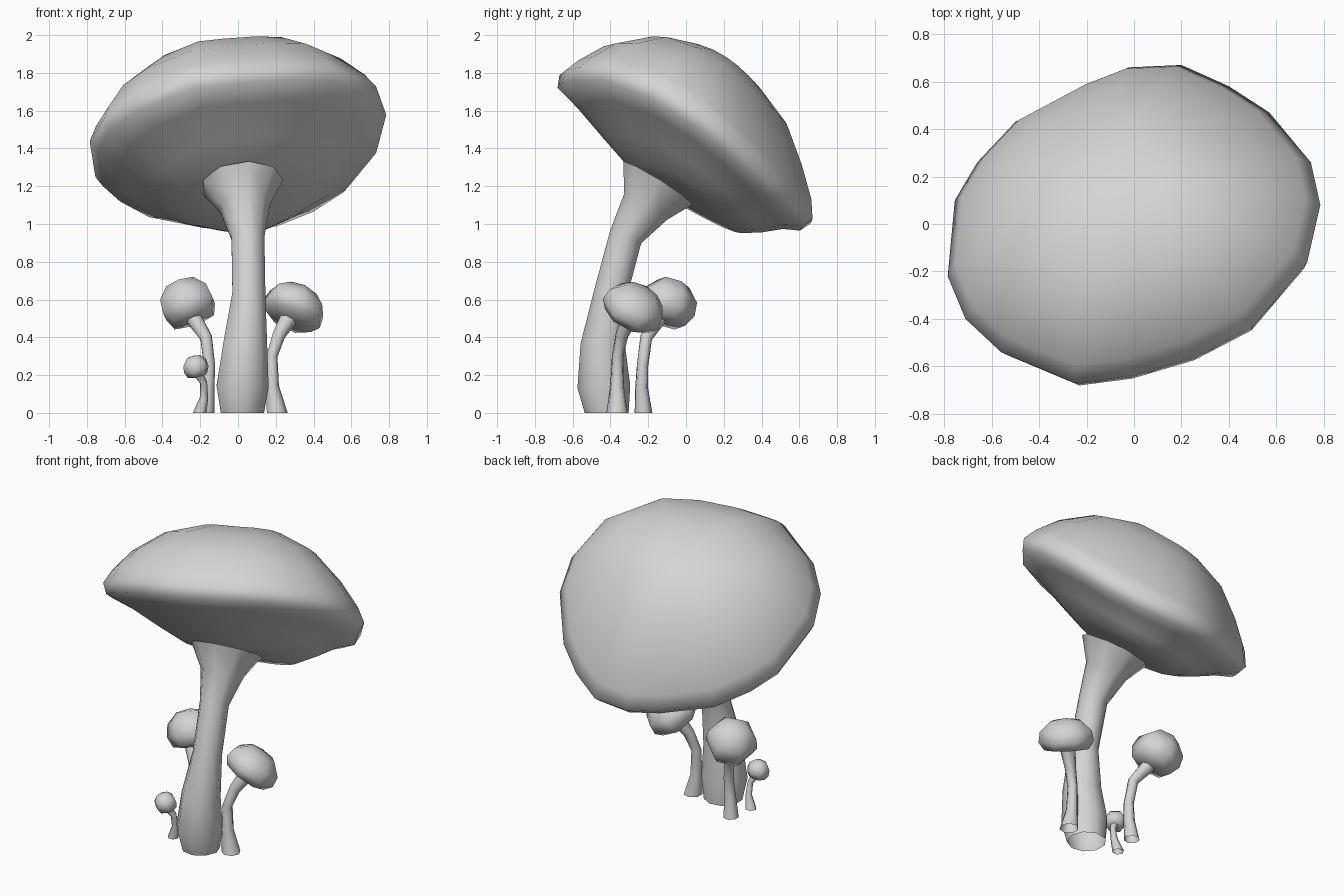
import bpy, bmesh, math
from mathutils import Vector

if "Cube" in bpy.data.objects:
    bpy.data.objects.remove(bpy.data.objects["Cube"])

mat = bpy.data.materials.new("pale_grey")
mat.diffuse_color = (0.66, 0.66, 0.66, 1)
mat.use_nodes = True
mat.node_tree.nodes["Principled BSDF"].inputs["Base Color"].default_value = mat.diffuse_color


def loft(name, rings):
    """Skin a list of point rings; single-point rings close as fans, others stay open."""
    bm = bmesh.new()
    rows = [[bm.verts.new(p) for p in ring] for ring in rings]
    for a, b in zip(rows, rows[1:]):
        n = max(len(a), len(b))
        for i in range(n):
            j = (i + 1) % n
            if len(a) == 1:
                bm.faces.new((a[0], b[i], b[j]))
            elif len(b) == 1:
                bm.faces.new((a[j], a[i], b[0]))
            else:
                bm.faces.new((a[j], a[i], b[i], b[j]))
    bmesh.ops.recalc_face_normals(bm, faces=bm.faces)
    me = bpy.data.meshes.new(name)
    bm.to_mesh(me)
    bm.free()
    ob = bpy.data.objects.new(name, me)
    bpy.context.collection.objects.link(ob)
    me.materials.append(mat)
    bpy.ops.object.select_all(action='DESELECT')
    ob.select_set(True)
    bpy.context.view_layer.objects.active = ob
    bpy.ops.object.shade_smooth_by_angle(angle=math.radians(65))
    return ob


def cap(name, center, slope, outline, profile, saddle=0.0, droop=0.0):
    """Tilted cap: plan outline dropped on a sloped plane, lofted through
    (scale, height along the axis, shift towards +y) rings."""
    c = Vector(center)
    n = Vector((-slope[0], -slope[1], 1)).normalized()
    rings = []
    for r, h, shift in profile:
        ring = []
        for x, y in (outline if r > 0 else [(0, 0)]):
            t = math.atan2(y, x)
            wave = saddle * r * math.cos(2 * t)
            wave -= droop * r * r * max(0, math.cos(t - math.radians(42))) ** 6
            x, y = x * r, y * r + shift
            ring.append(c + Vector((x, y, slope[0] * x + slope[1] * y + wave)) + n * h)
        rings.append(ring)
    return loft(name, rings)


def stem(name, path, sides, top=None):
    """Tapered tube through (x, y, z, radius) points."""
    pts = [Vector(p[:3]) for p in path]
    rings = []
    for i, p in enumerate(path):
        if i == 0:
            d = Vector((0, 0, 1))
        else:
            d = (pts[min(i + 1, len(pts) - 1)] - pts[i - 1]).normalized()
        if top and i >= len(path) - 2:
            d = Vector(top).normalized()
        a = Vector((1, 0, 0))
        a = (a - d * a.dot(d)).normalized()
        b = d.cross(a)
        rings.append([pts[i] + p[3] * (a * math.cos(2 * math.pi * k / sides)
                                       + b * math.sin(2 * math.pi * k / sides))
                      for k in range(sides)])
    return loft(name, rings)


# Large cap: irregular rim with a thick lip, underside bulging to the back
rim = [(0.785, 0.08), (0.745, 0.26), (0.57, 0.47), (0.40, 0.58), (0.2, 0.67), (-0.02, 0.66),
       (-0.2, 0.59), (-0.50, 0.43), (-0.66, 0.26), (-0.755, 0.1), (-0.785, -0.22),
       (-0.71, -0.4), (-0.56, -0.54), (-0.25, -0.67), (-0.02, -0.64), (0.25, -0.56),
       (0.5, -0.43), (0.73, -0.16)]
cap("large_cap", (0, 0, 1.449), (0.219, -0.618), rim,
    [(0, 0.465, -0.03), (0.3, 0.44, -0.035), (0.58, 0.355, -0.04), (0.8, 0.215, -0.035),
     (0.94, 0.085, -0.01), (1.0, 0.0, 0), (0.965, -0.065, 0), (0.82, -0.11, 0.03),
     (0.62, -0.195, 0.09), (0.45, -0.26, 0.13), (0.22, -0.28, 0.1), (0, -0.28, 0.06)],
    saddle=0.028, droop=0.075)

# Large stem: swollen foot, lean, flared top that enters the cap
stem("large_stem", [(0.02, -0.42, 0, 0.118), (0.02, -0.435, 0.14, 0.142),
                    (0.035, -0.44, 0.36, 0.12), (0.055, -0.40, 0.63, 0.09),
                    (0.05, -0.32, 0.93, 0.09), (0.035, -0.215, 1.09, 0.135),
                    (0.02, -0.15, 1.215, 0.22)],
     9, top=(-0.1, 0.517, 0.836))


# Small mushrooms: chunky low-poly cap (round in its own tilted plane) plus curved stem
def small_cap(name, center, slope, r, dome, depth, sides, phase):
    s = Vector(slope)
    squash = 1 - 1 / math.sqrt(1 + s.length_squared)
    s.normalize()
    ring = []
    for i in range(sides):
        t = 2 * math.pi * i / sides + phase
        p = Vector((r * math.cos(t), r * math.sin(t)))
        ring.append(p - s * (p.dot(s) * squash))
    cap(name, center, slope, ring,
        [(0, dome, 0), (0.55, dome * 0.88, 0), (0.94, dome * 0.4, 0), (1.0, -depth * 0.2, 0),
         (0.8, -depth * 0.85, 0), (0, -depth, 0)])


small_cap("right_cap", (0.295, -0.278, 0.55), (-0.5, -0.52), 0.172, 0.125, 0.075, 7, 0.3)
stem("right_stem", [(0.205, -0.365, 0, 0.058), (0.18, -0.365, 0.14, 0.037),
                    (0.178, -0.362, 0.3, 0.031), (0.215, -0.34, 0.41, 0.035),
                    (0.275, -0.295, 0.51, 0.05)], 7)

small_cap("left_cap", (-0.265, -0.1, 0.572), (0.35, -0.32), 0.158, 0.14, 0.1, 6, 0.45)
stem("left_stem", [(-0.172, -0.225, 0, 0.048), (-0.16, -0.235, 0.13, 0.035),
                   (-0.152, -0.23, 0.25, 0.031), (-0.17, -0.21, 0.4, 0.033),
                   (-0.24, -0.14, 0.51, 0.045)], 7)

small_cap("tiny_cap", (-0.223, -0.44, 0.24), (0.25, 0.2), 0.07, 0.065, 0.05, 6, 0.3)
stem("tiny_stem", [(-0.203, -0.39, 0, 0.036), (-0.18, -0.4, 0.08, 0.022),
                   (-0.182, -0.415, 0.16, 0.019), (-0.218, -0.437, 0.22, 0.026)], 6)
